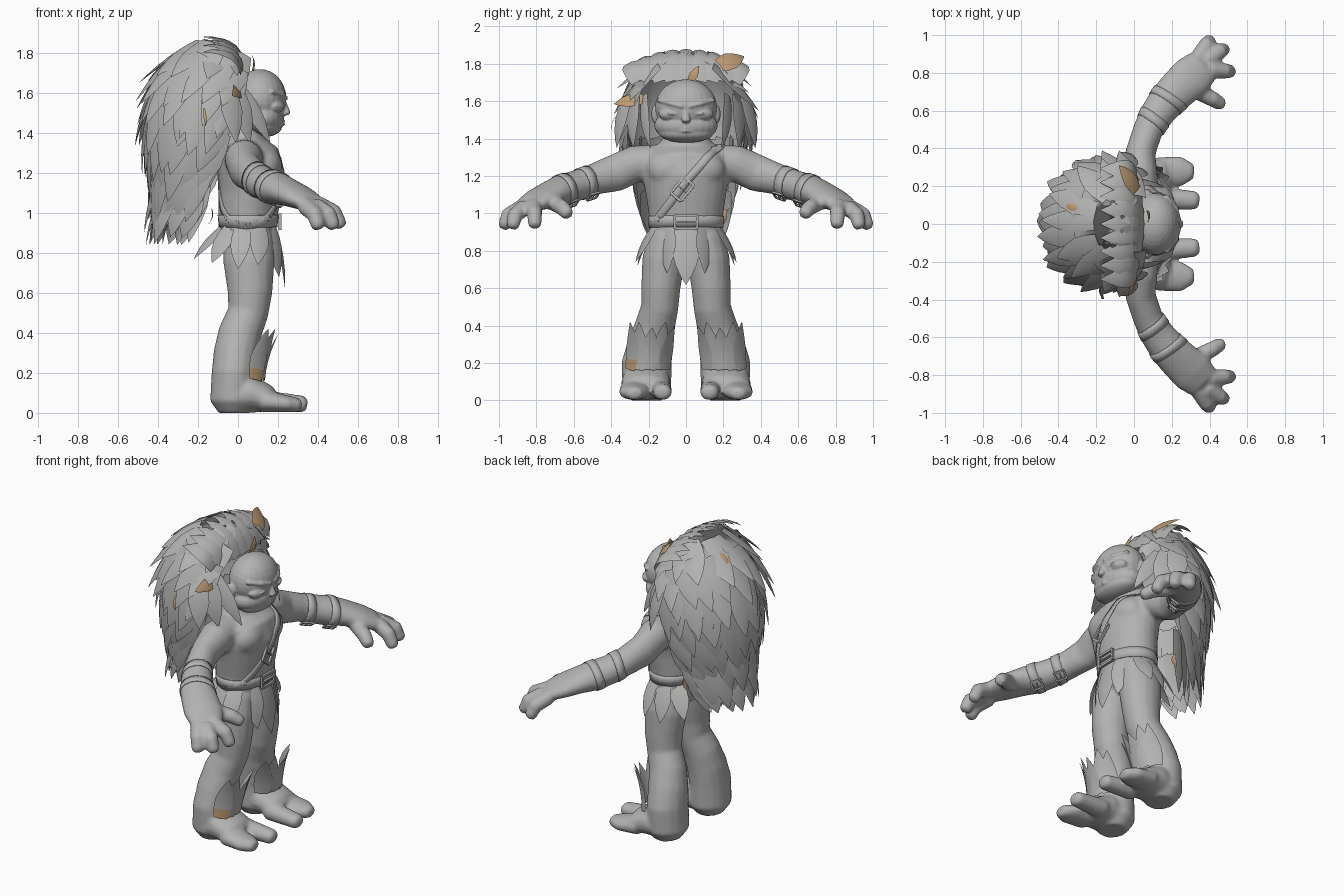
import bpy, bmesh, math, random
from mathutils import Vector, Matrix
random.seed(4)
if "Cube" in bpy.data.objects:
    bpy.data.objects.remove(bpy.data.objects["Cube"], do_unlink=True)
UP, SIDE, TAU = (0, 0, 1), (0, 1, 0), math.tau

def material(name, rgb):
    m = bpy.data.materials.new(name)
    m.use_nodes = True
    m.diffuse_color = (*rgb, 1)
    node = next(n for n in m.node_tree.nodes if n.type == 'BSDF_PRINCIPLED')
    node.inputs["Base Color"].default_value = (*rgb, 1)
    return m

MATERIALS = [material("stone grey", (.45, .45, .445)), material("tan brown", (.52, .33, .18))]

def finish(name, bm, smooth=True):
    me = bpy.data.meshes.new(name)
    bm.to_mesh(me)
    bm.free()
    for m in MATERIALS:
        me.materials.append(m)
    for p in me.polygons:
        p.use_smooth = smooth
    ob = bpy.data.objects.new(name, me)
    bpy.context.scene.collection.objects.link(ob)
    return ob

def skin(bm, rows, closed):
    """Faces between rows of points; returns the rows of vertices."""
    rows = [[bm.verts.new(p) for p in row] for row in rows]
    n = len(rows[0])
    for r, q in zip(rows, rows[1:]):
        for k in range(n if closed else n - 1):
            bm.faces.new((r[k], r[(k + 1) % n], q[(k + 1) % n], q[k]))
    return rows

def tube(bm, path, ref, s=1, n=16):
    """Round-ended loft through (x, y, z, radius along ref, radius across), on side s."""
    pts, rad = [Vector((p[0], s * p[1], p[2])) for p in path], [p[3:] for p in path]
    for end, nxt in ((0, 1), (-1, -2)):
        a, b = rad[end]
        i = 0 if end == 0 else len(pts)
        pts.insert(i, pts[end] + (pts[end] - pts[nxt]).normalized() * min(a, b) * .5)
        rad.insert(i, (a * .65, b * .65))
    rings = []
    for i, (p, (a, b)) in enumerate(zip(pts, rad)):
        t = (pts[min(i + 1, len(pts) - 1)] - pts[max(i - 1, 0)]).normalized()
        u = Vector(ref)
        u = (u - t * u.dot(t)).normalized()
        v = t.cross(u)
        rings.append([p + u * a * math.cos(k * TAU / n) + v * b * math.sin(k * TAU / n) for k in range(n)])
    rings = skin(bm, rings, True)
    bm.faces.new(rings[0][::-1])
    bm.faces.new(rings[-1])

def ball(bm, loc, size):
    bmesh.ops.create_uvsphere(bm, u_segments=24, v_segments=16, radius=1,
                              matrix=Matrix.Translation(loc) @ Matrix.Diagonal((*size, 1)))

def fuse(ob, voxel, iterations):
    r = ob.modifiers.new("fuse", 'REMESH')
    r.mode, r.voxel_size, r.use_smooth_shade = 'VOXEL', voxel, True
    s = ob.modifiers.new("soften", 'SMOOTH')
    s.factor, s.iterations = .5, iterations
    return ob

# Body: torso, arms, hands, legs and feet fused into one skin
bm = bmesh.new()
tube(bm, [(.05, 0, .82, .17, .11), (.05, 0, .9, .195, .14), (.05, 0, 1, .2, .15), (.06, 0, 1.1, .215, .155),
          (.065, 0, 1.2, .235, .165), (.05, 0, 1.29, .23, .155), (.03, 0, 1.36, .15, .11),
          (.04, 0, 1.5, .08, .08)], SIDE, n=24)
for s in (1, -1):
    ball(bm, (.13, s * .09, 1.235), (.09, .12, .1))
    tube(bm, [(.03, .14, 1.27, .1, .1), (.03, .27, 1.265, .1, .095), (.035, .38, 1.215, .1, .08),
              (.075, .5, 1.18, .083, .08), (.12, .58, 1.15, .083, .09), (.18, .66, 1.125, .085, .1),
              (.24, .72, 1.105, .07, .108), (.31, .785, 1.075, .057, .115), (.36, .83, 1.05, .045, .1)], UP, s)
    for root, knuckle, tip in (((.32, .71, 1.06), (.42, .66, 1.03), (.46, .635, 1)),
                               ((.4, .815, 1.04), (.48, .81, 1), (.51, .808, .94)),
                               ((.39, .865, 1.03), (.455, .915, .99), (.475, .925, .935)),
                               ((.34, .88, 1.03), (.385, .95, .99), (.4, .97, .935))):
        tube(bm, [(*root, .045, .045), (*knuckle, .042, .042), (*tip, .036, .036)], (.3, .1, 1), s)
    tube(bm, [(.05, .1, .88, .1, .125), (.055, .12, .75, .115, .128), (.06, .135, .6, .105, .112),
              (.05, .14, .5, .1, .102), (.01, .165, .4, .108, .108), (-.01, .19, .3, .122, .112),
              (-.02, .21, .2, .135, .112), (-.02, .21, .06, .132, .12)], SIDE, s)
    tube(bm, [(-.06, .21, .075, .075, .12), (.06, .215, .098, .098, .132), (.15, .215, .07, .068, .13)], UP, s)
    tube(bm, [(.13, .27, .058, .056, .085), (.25, .28, .044, .042, .08), (.3, .275, .038, .036, .05)], UP, s)
    tube(bm, [(.13, .135, .058, .056, .06), (.325, .125, .044, .042, .05)], UP, s)
body = fuse(finish("body", bm), .012, 5)

# Head: skull, jaw, nose, mouth, brows, eyelids and ears
bm = bmesh.new()
for loc, size in (((.11, 0, 1.57), (.132, .165, .147)), ((.115, 0, 1.47), (.115, .17, .09)),
                  ((.13, 0, 1.43), (.09, .148, .052))):
    ball(bm, loc, size)
tube(bm, [(.222, 0, 1.56, .014, .014), (.236, 0, 1.525, .017, .016), (.243, 0, 1.497, .026, .02)], SIDE)
for z in (1.457, 1.44):
    tube(bm, [(.18, -.11, z, .007, .012), (.222, 0, z, .007, .014), (.18, .11, z, .007, .012)], UP)
for s in (1, -1):
    tube(bm, [(.235, .02, 1.572, .013, .016), (.218, .08, 1.588, .014, .018), (.165, .145, 1.605, .011, .018)], UP, s)
    ball(bm, (.18, s * .088, 1.53), (.048, .056, .036))
    tube(bm, [(.222, .035, 1.53, .005, .008), (.232, .088, 1.535, .005, .008), (.185, .145, 1.535, .005, .008)], UP, s)
    ball(bm, (.06, s * .165, 1.53), (.035, .02, .05))
fuse(finish("head", bm), .006, 3)

def leaf(bm, base, tip, width, normal, bend=.02, tan=0, sides=(1,)):
    """Pointed curved blade; tan: 0 plain, 1 whole blade, 2 base only."""
    for s in sides:
        b, t, nrm = [Vector((v[0], s * v[1], v[2])) for v in (base, tip, normal)]
        nrm.normalize()
        across = (t - b).cross(nrm).normalized()
        rows = []
        for f, w in ((0, .75), (.22, .95), (.45, 1), (.67, .75), (.86, .38), (1, .02)):
            c = b.lerp(t, f) + nrm * bend * 4 * f * (1 - f)
            rows.append([c + (across * k * .5 - nrm * abs(k) * .12) * width * w for k in (-1, 0, 1)])
        first = len(bm.faces)
        skin(bm, rows, False)
        bm.faces.ensure_lookup_table()
        for f in bm.faces[first:first + (0, 10, 2)[tan]]:
            f.material_index = 1

# Mane: height, centre x, depth, half width, opening angle
MANE = [(1.87, -.13, .08, .14, 180), (1.8, -.13, .2, .26, 150), (1.7, -.13, .28, .31, 118),
        (1.58, -.13, .33, .34, 106), (1.45, -.13, .34, .35, 103), (1.3, -.15, .29, .31, 95),
        (1.15, -.17, .23, .26, 82), (1.0, -.18, .2, .21, 78), (.84, -.21, .21, .15, 78)]

def mane_point(z, f, grow):
    """Point on the mane at height z, f from -1 to 1 round the back."""
    z = max(min(z, 1.87), .84)
    lo, hi = next((l, h) for l, h in zip(MANE[1:], MANE) if z >= l[0])
    t = (z - lo[0]) / (hi[0] - lo[0])
    _, xc, rx, ry, ang = [a + (b - a) * t for a, b in zip(lo, hi)]
    a = math.radians(ang) * f
    return Vector((xc - (rx + grow) * math.cos(a), (ry + grow) * math.sin(a), z))

bm = bmesh.new()
rows = skin(bm, [[mane_point(z, k / 14, -.03) for k in range(-14, 15)]
                 for z in (1.86, 1.8, 1.7, 1.58, 1.45, 1.3)], False)
bm.faces.new(rows[0])
finish("mane_underlayer", bm)

bm = bmesh.new()
for z, length, count, inset in ((1.86, .2, 9, 0), (1.8, .27, 12, 0), (1.72, .32, 13, 0), (1.62, .33, 13, 0),
                                (1.51, .33, 13, 0), (1.4, .33, 12, 0), (1.29, .32, 11, 0), (1.2, .3, 10, 0),
                                (1.12, .27, 9, 0), (1.4, .36, 9, .07), (1.2, .34, 8, .08)):
    for k in range(count):
        f = max(-1, min(1, -1 + (2 * k + random.uniform(-.1, .6)) / (count - .75)))
        low = z - length * random.uniform(.85, 1.1)
        base = mane_point(z, f, -.012 - inset)
        tip = mane_point(low, f * .98, random.uniform(.015, .05) + .02 * (1 - abs(f)) - inset)
        out = mane_point((z + low) / 2, f, 0) - Vector((-.13, 0, min(z - .1, 1.5)))
        leaf(bm, base, tip, random.uniform(.11, .15), out, .015)
# Crest swept up and back from the forehead
for k in range(-4, 5):
    y = k * .062
    leaf(bm, (.055 - .6 * y * y, y, 1.71), (-.18, y * 1.18, 1.88 - 1.3 * y * y), .13, (.7, y, .8), .065)
# Locks beside the face
for bx, by, tx, ty, w in ((.0, .23, .16, .19, .09), (-.02, .28, .06, .28, .12), (-.05, .32, -.01, .37, .12)):
    leaf(bm, (bx, by, 1.63), (tx, ty, 1.35), w, (.6, 1, .1), sides=(1, -1))
# Tan feathers
for base, tip, w, normal in (((.02, .18, 1.795), (-.08, .31, 1.84), .11, (.7, .3, .7)),
                             ((.01, -.23, 1.615), (-.03, -.385, 1.585), .075, (.9, -.3, .5)),
                             ((.075, .02, 1.7), (.065, .07, 1.79), .045, (1, 0, .3)),
                             ((-.29, .08, 1.805), (-.37, .1, 1.735), .035, (-.6, .1, .8)),
                             ((-.17, -.375, 1.52), (-.16, -.39, 1.43), .015, (0, -1, .1)),
                             ((-.13, .2, 1.02), (-.15, .2, .94), .04, (1, 0, 0))):
    leaf(bm, base, tip, w, normal, .015, 1)
finish("mane_feathers", bm)

# Waist feathers
bm = bmesh.new()
for bx, by, tx, ty, tz, w in ((.17, .1, .205, .1, .68, .11), (.11, .175, .1, .27, .74, .1),
                              (.02, .185, .0, .26, .72, .1), (-.04, .145, -.13, .2, .75, .1),
                              (-.08, .05, -.22, .06, .77, .1)):
    leaf(bm, (bx, by, .93), (tx, ty, tz), w, (bx - .05, by, .02), .012, sides=(1, -1))
leaf(bm, (.19, 0, .93), (.235, 0, .62), .15, (1, 0, 0), .015)
finish("waist_feathers", bm)

# Shin feathers fanned round the front of each leg
for s, side in ((1, "left"), (-1, "right")):
    bm = bmesh.new()
    for deg, top in ((-62, .4), (-32, .42), (0, .39), (32, .42), (62, .42)):
        c, d = math.cos(math.radians(deg)), math.sin(math.radians(deg))
        leaf(bm, (.055 + .08 * c, .205 + .115 * d, .165), (.11 + .09 * c, .18 + .135 * d, top),
             .105, (c + .3, d, .1), -.012, 2 if s < 0 and deg > 60 else 0, (s,))
    finish(side + "_shin_feathers", bm)

def frame(loc, normal, up):
    n, u = Vector(normal).normalized(), Vector(up)
    u = (u - n * u.dot(n)).normalized()
    return Matrix.Translation(loc) @ Matrix((u.cross(n), u, n)).transposed().to_4x4()

def strap(name, loc, normal, up, ru, rx, width):
    """Thin band laid onto the skin."""
    bm, m = bmesh.new(), frame(loc, normal, up)
    skin(bm, [[m @ Vector((rx * math.cos(k * TAU / 64), ru * math.sin(k * TAU / 64), h * width))
               for k in range(64)] for h in (-.5, 0, .5)], True)
    ob = finish(name, bm)
    w = ob.modifiers.new("wrap", 'SHRINKWRAP')
    w.target, w.offset, w.wrap_mode = body, .002, 'OUTSIDE_SURFACE'
    t = ob.modifiers.new("thickness", 'SOLIDIFY')
    t.thickness, t.offset = .005, 0

def buckle(name, loc, normal, up, w, h, bar):
    bm, m = bmesh.new(), frame(loc, normal, up)
    for x, y, a, b in ((-w / 2, 0, bar, h), (w / 2, 0, bar, h), (0, h / 2, w, bar), (0, -h / 2, w, bar), (0, 0, w, bar / 2)):
        bmesh.ops.create_cube(bm, size=1, matrix=m @ Matrix.Translation((x, y, 0)) @ Matrix.Diagonal((a, b, bar, 1)))
    finish(name, bm, False)

# Straps and buckles
strap("belt", (.05, 0, .955), UP, SIDE, .23, .18, .06)
buckle("belt_buckle", (.21, 0, .955), (1, 0, 0), UP, .12, .07, .014)
strap("chest_strap", (.04, 0, 1.165), (0, -.77, .64), (0, .64, .77), .3, .2, .045)
buckle("chest_buckle", (.228, -.02, 1.13), (1, 0, .1), (0, .64, .77), .07, .11, .014)
for s, side in ((1, "left"), (-1, "right")):
    along = Vector((.56, s * .8, -.25))
    for x, y, z, part in ((.095, .545, 1.165, "upper"), (.175, .655, 1.125, "lower")):
        c = Vector((x, s * y, z))
        strap(f"{side}_{part}_arm_strap", c, along, UP, .11, .12, .05)
        out = frame(c, along, (.4, -s * .3, -.7)).col[1].xyz
        buckle(f"{side}_{part}_arm_buckle", c + out * .095, out, along, .05, .06, .01)
